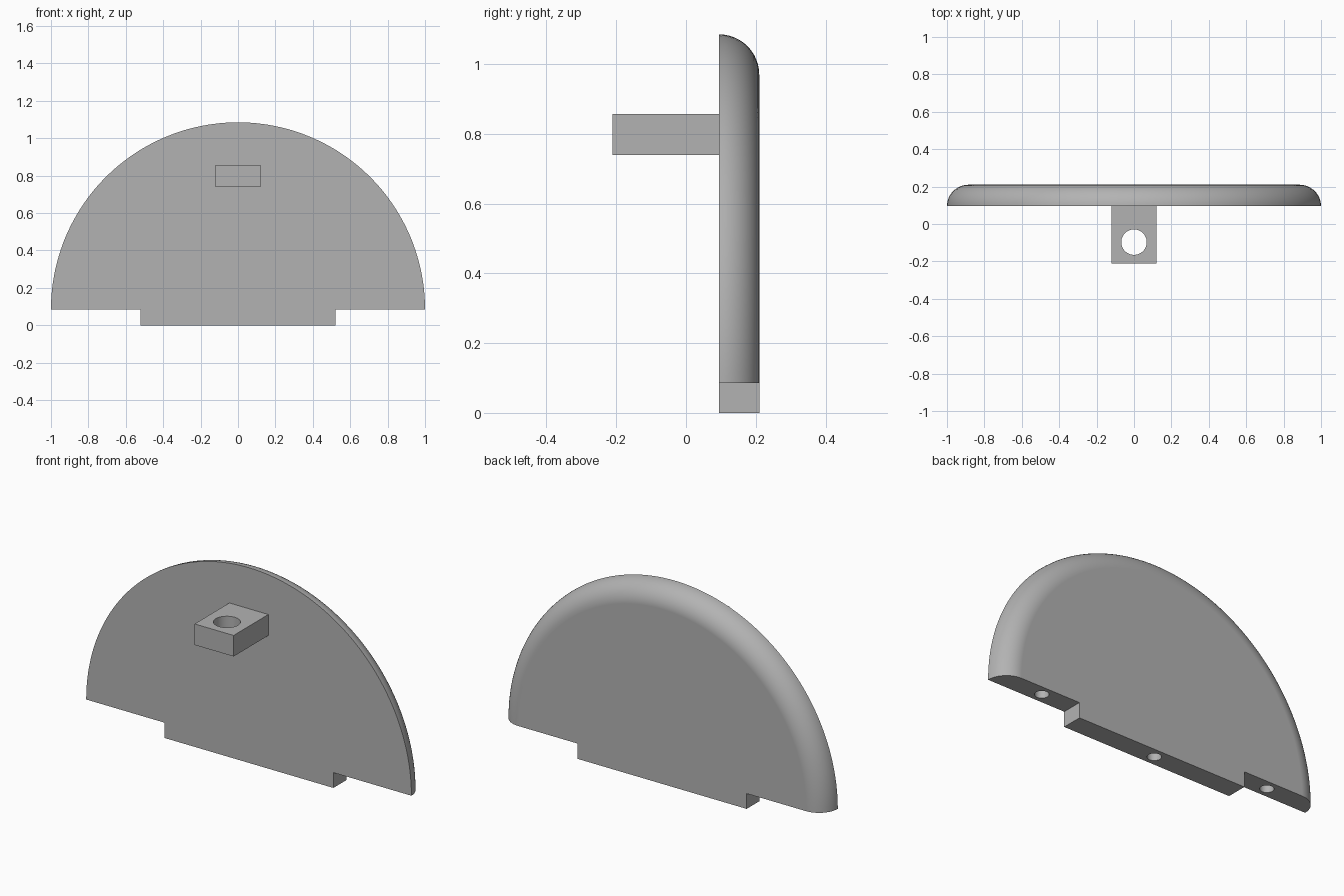
import bpy, bmesh, math
from mathutils import Matrix, Vector

if "Cube" in bpy.data.objects:
    bpy.data.objects.remove(bpy.data.objects["Cube"])

FRONT, BACK = 0.095, 0.21      # plate thickness range in y
BASE = 0.085                   # height of the half disc's flat edge
ROUND = BACK - FRONT           # edge rounding radius
MID = (FRONT + BACK) / 2

grey = bpy.data.materials.new("plain_grey")
grey.use_nodes = True
colour = (0.45, 0.45, 0.45, 1)
grey.diffuse_color = colour
grey.node_tree.nodes["Principled BSDF"].inputs["Base Color"].default_value = colour


def make_object(name, bm):
    mesh = bpy.data.meshes.new(name)
    bmesh.ops.recalc_face_normals(bm, faces=bm.faces)
    bm.to_mesh(mesh)
    bm.free()
    mesh.materials.append(grey)
    obj = bpy.data.objects.new(name, mesh)
    bpy.context.collection.objects.link(obj)
    return obj


def box(name, low, high):
    low, high = Vector(low), Vector(high)
    bm = bmesh.new()
    bmesh.ops.create_cube(bm, size=1, matrix=Matrix.Translation((low + high) / 2)
                          @ Matrix.Diagonal((*(high - low), 1)))
    return make_object(name, bm)


def rod(name, centre, radius, length):
    bm = bmesh.new()
    bmesh.ops.create_cone(bm, cap_ends=True, segments=48, radius1=radius, radius2=radius,
                          depth=length, matrix=Matrix.Translation(centre))
    return make_object(name, bm)


def combine(target, tool, operation):
    mod = target.modifiers.new(operation.lower(), "BOOLEAN")
    mod.operation, mod.object, mod.solver = operation, tool, "EXACT"
    tool.hide_render = True
    bpy.context.view_layer.objects.active = target
    bpy.ops.object.modifier_apply(modifier=mod.name)
    bpy.data.objects.remove(tool)


# Half disc: a profile with a quarter-round back edge, revolved half a turn
bm = bmesh.new()
steps = 12
profile = [(0, FRONT)]
for i in range(steps + 1):
    a = math.pi / 2 * i / steps
    profile.append((1 - ROUND + ROUND * math.cos(a), FRONT + ROUND * math.sin(a)))
profile.append((0, BACK))
verts = [bm.verts.new((r, y, BASE)) for r, y in profile]
edges = [bm.edges.new(pair) for pair in zip(verts, verts[1:])]
bmesh.ops.spin(bm, geom=verts + edges, cent=(0, 0, BASE), axis=(0, -1, 0),
               angle=math.pi, steps=96)
bmesh.ops.remove_doubles(bm, verts=bm.verts, dist=0.00001)
bmesh.ops.edgenet_fill(bm, edges=[e for e in bm.edges if e.is_boundary])
bmesh.ops.dissolve_limit(bm, angle_limit=0.001, verts=bm.verts, edges=bm.edges)
plate = make_object("half_round_plate", bm)

# Foot along the bottom and mounting tab on the front
combine(plate, box("foot", (-0.52, FRONT, 0), (0.52, BACK, BASE + 0.05)), "UNION")
combine(plate, box("front_tab", (-0.12, -0.21, 0.74), (0.12, FRONT + 0.05, 0.857)), "UNION")

# Hole through the tab and three blind peg holes in the underside
combine(plate, rod("tab_hole", (0, -0.097, 0.8), 0.068, 0.4), "DIFFERENCE")
for x, floor in ((-0.71, BASE), (0, 0), (0.71, BASE)):
    combine(plate, rod("peg_hole", (x, MID, floor), 0.035, 0.34), "DIFFERENCE")

# Smooth rounded edge, flat faces kept flat
bpy.ops.object.select_all(action="DESELECT")
plate.select_set(True)
bpy.context.view_layer.objects.active = plate
bpy.ops.object.shade_smooth_by_angle(angle=math.radians(30))
weighted = plate.modifiers.new("even_shading", "WEIGHTED_NORMAL")
weighted.keep_sharp = True
